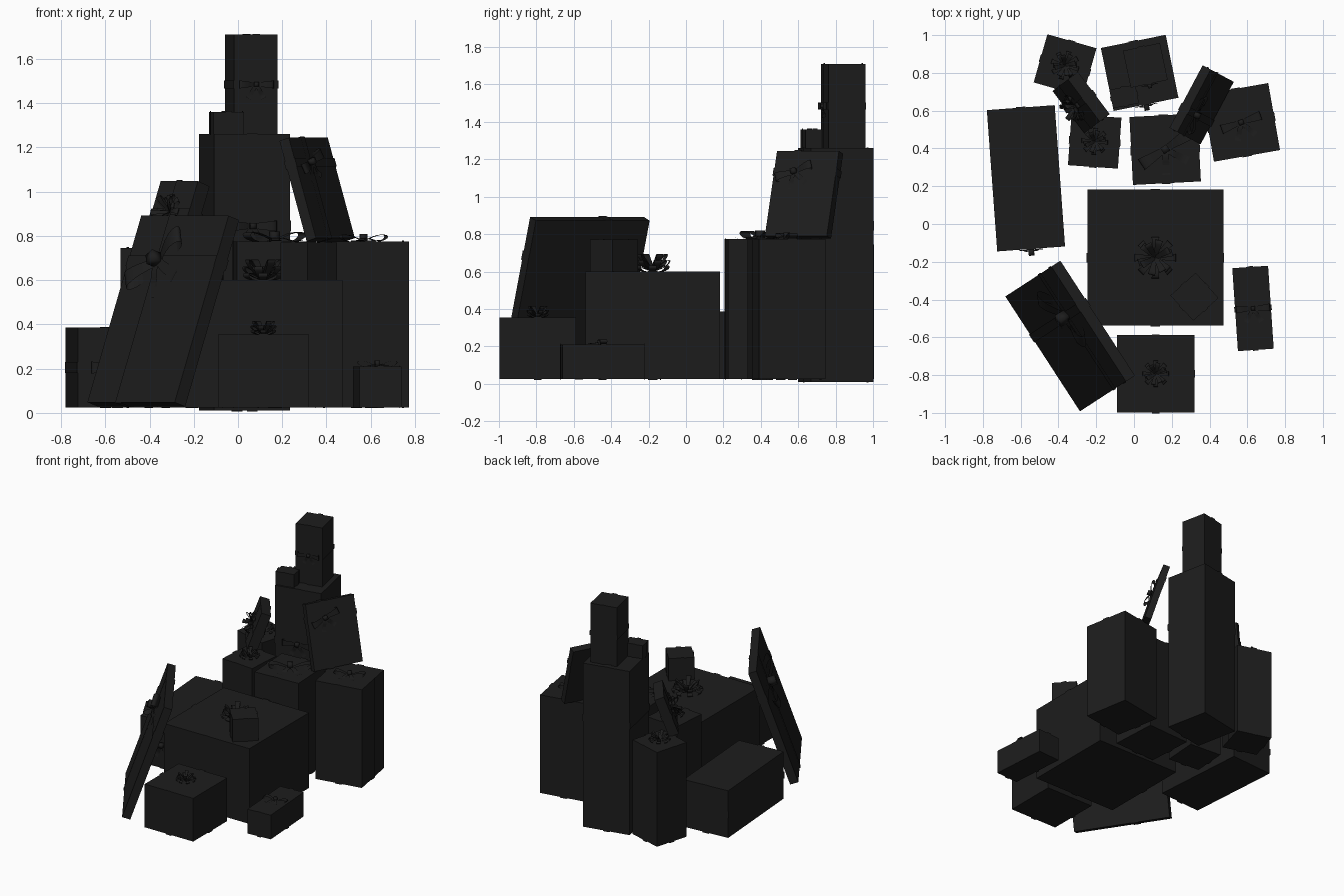
import bpy, bmesh
from math import sin, cos, pi, radians
from mathutils import Matrix, Vector

if "Cube" in bpy.data.objects:
    bpy.data.objects.remove(bpy.data.objects["Cube"])

mat = bpy.data.materials.new("dark_wrap")
mat.diffuse_color = (0.012, 0.012, 0.012, 1)
mat.use_nodes = True
mat.node_tree.nodes["Principled BSDF"].inputs["Base Color"].default_value = mat.diffuse_color


def finish(bm, name, M, smooth=False):
    me = bpy.data.meshes.new(name)
    bm.to_mesh(me)
    bm.free()
    me.materials.append(mat)
    ob = bpy.data.objects.new(name, me)
    ob.matrix_world = M
    bpy.context.collection.objects.link(ob)
    if smooth:
        me.shade_smooth()
    return ob


def cuboid(bm, size, at=(0, 0, 0), M=Matrix()):
    bmesh.ops.create_cube(bm, size=1, matrix=M @ Matrix.Translation(at) @ Matrix.Diagonal((*size, 1)))


def band(bm, size, axis, offset, width, t=0.004):
    """Thin ribbon wrapped round a box, perpendicular to one axis."""
    b, c = [i for i in range(3) if i != axis]
    rings = []
    for s in (-1, 1):
        ring = []
        for sb, sc in ((-1, -1), (1, -1), (1, 1), (-1, 1)):
            p = [0, 0, 0]
            p[axis] = offset + s * width / 2
            p[b] = sb * (size[b] / 2 + t)
            p[c] = sc * (size[c] / 2 + t)
            ring.append(bm.verts.new(p))
        rings.append(ring)
    for i in range(4):
        j = (i + 1) % 4
        bm.faces.new((rings[0][i], rings[0][j], rings[1][j], rings[1][i]))


def strip(bm, pts, width, M):
    """Ribbon strip along an xz path, its width across y."""
    rows = [[bm.verts.new(M @ Vector((x, s * w * width / 2, z))) for s in (-1, 1)] for x, z, w in pts]
    for p, q in zip(rows, rows[1:]):
        bm.faces.new((p[0], q[0], q[1], p[1]))


def loop(bm, length, height, slope, width, M, n=16):
    pts = []
    for i in range(n + 1):
        a = 2 * pi * i / n
        x = length * (1 - cos(a)) / 2
        pts.append((x, height * sin(a) * sin(a / 2) + slope * x, 0.45 + 0.55 * x / length))
    strip(bm, pts, width, M)


def bow(bm, r, M):
    """Two loops, two tails and a knot."""
    for k in (0, 1):
        loop(bm, r, r * 0.17, 0.2, r * 0.45, M @ Matrix.Rotation(pi * k, 4, 'Z'))
        tail = [(r * 0.9 * i / 6, 0.008 + r * 0.05 * sin(i), 0.6 + i / 15) for i in range(7)]
        strip(bm, tail, r * 0.3, M @ Matrix.Rotation(radians(-60 - 60 * k), 4, 'Z'))
    cuboid(bm, (r * 0.25, r * 0.25, r * 0.3), (0, 0, r * 0.15), M)


def rosette(bm, r, M):
    """Layered ring of loops."""
    for n, length, slope, turn in ((8, 1, 0.22, 0), (6, 0.85, 0.6, 0.3), (4, 0.75, 1.1, 0.5)):
        for i in range(n):
            loop(bm, r * length, r * 0.17, slope, r * 0.36,
                 M @ Matrix.Rotation(2 * pi * i / n + turn, 4, 'Z'), 12)


def gift(name, center, size, rot=0, lean=0, bands=(0, 1), kind=None, r=0.1, face="top",
         at=(0, 0), spin=0, rw=0.05):
    M = (Matrix.Translation(center) @ Matrix.Rotation(radians(rot), 4, 'Z')
         @ Matrix.Rotation(radians(-lean), 4, 'X'))
    bm = bmesh.new()
    cuboid(bm, size)
    finish(bm, name + "_box", M)
    u, v = at
    bm = bmesh.new()
    for a in bands:
        off = u if a == 0 else (v if (a == 2) == (face == "front") else 0)
        band(bm, size, a, off, rw)
    finish(bm, name + "_ribbon", M)
    if kind:
        if face == "top":
            F = Matrix.Translation((u, v, size[2] / 2))
        else:
            F = Matrix.Translation((u, -size[1] / 2, v)) @ Matrix.Rotation(pi / 2, 4, 'X')
        bm = bmesh.new()
        kind(bm, r, F @ Matrix.Rotation(radians(spin), 4, 'Z'))
        finish(bm, name + "_bow", M, True)


def standing(name, x, y, z0, z1, w, d, rot=0, **kw):
    gift(name, (x, y, (z0 + z1) / 2), (w, d, z1 - z0), rot, **kw)


# Boxes on the floor
standing("large_center", 0.113, -0.178, 0.025, 0.6, 0.72, 0.72, kind=rosette, r=0.11)
standing("front_small", 0.115, -0.793, 0.025, 0.355, 0.41, 0.41, kind=rosette, r=0.07, rw=0.04)
standing("right_small", 0.63, -0.447, 0.025, 0.21, 0.19, 0.44, 3.9, kind=bow, r=0.09, rw=0.03)
standing("left_long", -0.572, 0.242, 0.025, 0.385, 0.36, 0.75, 4.2, bands=(0, 2), kind=bow,
         r=0.12, face="front")
standing("back_left", -0.365, 0.84, 0.025, 0.745, 0.27, 0.265, -16, kind=rosette, r=0.075, rw=0.04)
standing("middle_left", -0.208, 0.437, 0.025, 0.745, 0.265, 0.27, -4, kind=rosette, r=0.07, rw=0.04)
standing("middle_right", 0.165, 0.396, 0.025, 0.775, 0.36, 0.36, 3, kind=bow, r=0.15, spin=30)
standing("back_right", 0.567, 0.538, 0.025, 0.775, 0.355, 0.36, 10, kind=bow, r=0.11, spin=10)

# Tower and the boxes stacked on it
standing("tower", 0.03, 0.8, 0.01, 1.26, 0.35, 0.34, 11.5, bands=(0, 2), kind=bow, r=0.11,
         face="front", at=(0, 0.21))
standing("tower_top", 0.06, 0.84, 1.26, 1.71, 0.2, 0.2, 12, bands=(0, 2), kind=bow, r=0.08,
         face="front", rw=0.035)
standing("tower_small", -0.052, 0.675, 1.26, 1.36, 0.14, 0.1, 11.5, rw=0.025)

# Small cube resting on the large box
standing("small_cube", 0.32, -0.385, 0.6, 0.77, 0.18, 0.18, 42, rw=0.03)

# Flat gifts leaning on others
gift("leaning_front", (-0.338, -0.593, 0.46), (0.725, 0.06, 0.892), -57, 19, bands=(0, 2),
     kind=bow, r=0.2, face="front", at=(-0.1, 0.23), spin=35)
gift("leaning_left", (-0.28, 0.643, 0.895), (0.28, 0.07, 0.3), -53, 20, bands=(0, 2),
     kind=rosette, r=0.08, face="front", rw=0.035)
gift("leaning_right", (0.358, 0.631, 1.01), (0.375, 0.05, 0.475), 62, 17, bands=(0, 2),
     kind=bow, r=0.11, face="front", at=(-0.06, 0.12), spin=20, rw=0.04)
